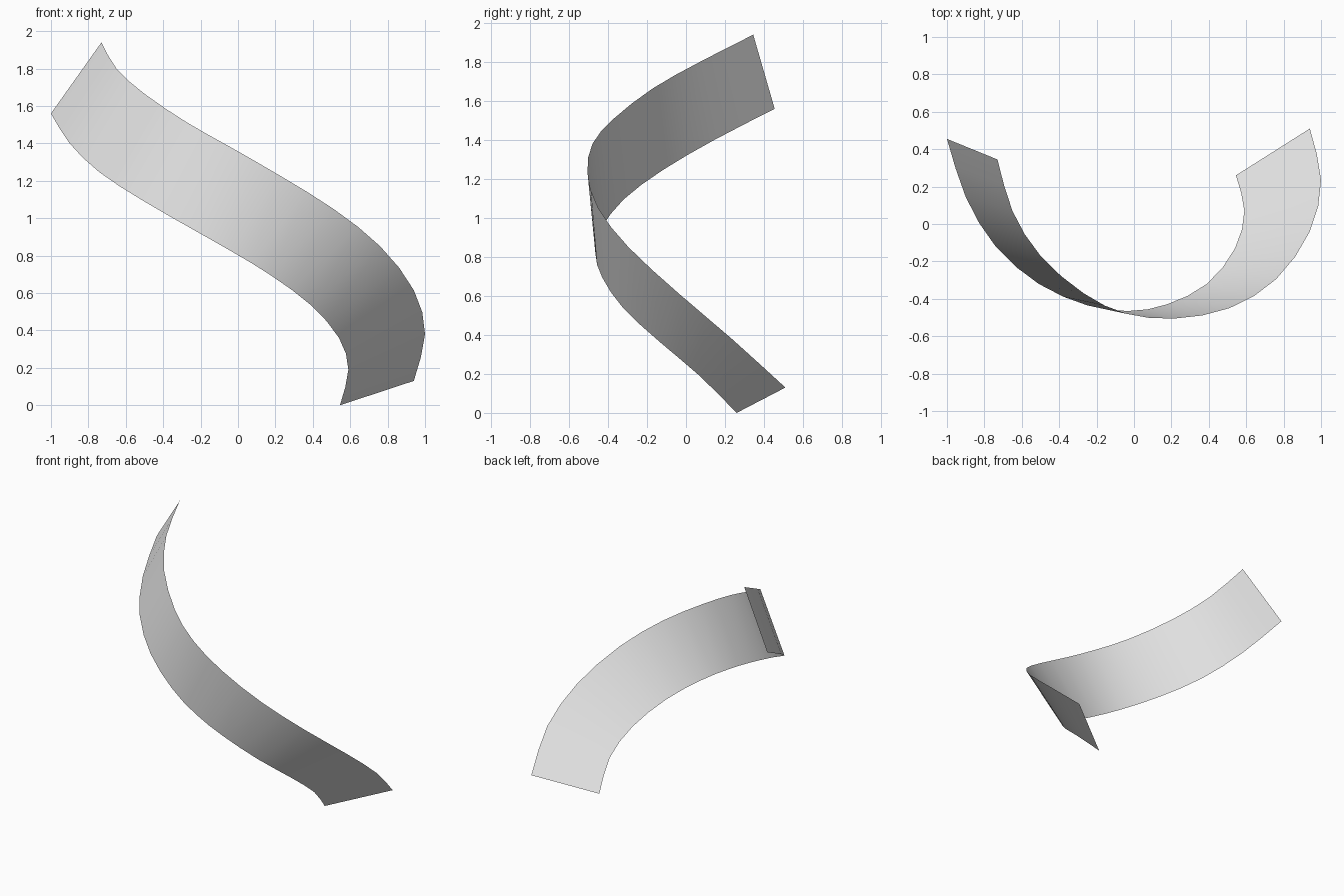
import bpy
import bmesh
from mathutils import Vector

default_cube = bpy.data.objects.get("Cube")
if default_cube:
    bpy.data.objects.remove(default_cube, do_unlink=True)

STEPS = 2  # ribbon segments between neighbouring guide points

# Guide points along the upper and lower edges, from the high end to the foot
upper_guide = [
    (-.73, .345, 1.94), (-.65, .07, 1.8), (-.5, -.17, 1.665), (-.27, -.37, 1.51),
    (-.04, -.48, 1.38), (.22, -.505, 1.23), (.51, -.45, 1.05), (.76, -.295, .85),
    (.94, -.04, .615), (1, .235, .38), (.94, .51, .13),
]
lower_guide = [
    (-1, .455, 1.56), (-.9, .145, 1.4), (-.74, -.12, 1.245), (-.51, -.32, 1.095),
    (-.25, -.435, .945), (-.03, -.465, .82), (.175, -.43, .695), (.39, -.32, .535),
    (.54, -.13, .36), (.59, .07, .19), (.545, .26, 0),
]


def smooth_path(guide, steps):
    """Pass a smooth curve through the guide points."""
    points = [Vector(p) for p in guide]
    # Extend both ends so the end tangents stay natural
    padded = [2 * points[0] - points[1]] + points + [2 * points[-1] - points[-2]]
    path = []
    for before, start, end, after in zip(padded, padded[1:], padded[2:], padded[3:]):
        for step in range(steps):
            t = step / steps
            path.append(start + 0.5 * t * (
                (end - before)
                + t * (2 * before - 5 * start + 4 * end - after)
                + t * t * (3 * start - before - 3 * end + after)))
    path.append(points[-1])
    return path


def make_material(name, colour):
    material = bpy.data.materials.new(name)
    material.use_nodes = True
    material.diffuse_color = colour
    shader = next(n for n in material.node_tree.nodes if n.type == "BSDF_PRINCIPLED")
    shader.inputs["Base Color"].default_value = colour
    return material


# Twisting ribbon: a strip of quads ruled between the two edges
bm = bmesh.new()
upper_edge = [bm.verts.new(p) for p in smooth_path(upper_guide, STEPS)]
lower_edge = [bm.verts.new(p) for p in smooth_path(lower_guide, STEPS)]
for i in range(len(upper_edge) - 1):
    face = bm.faces.new((upper_edge[i], lower_edge[i], lower_edge[i + 1], upper_edge[i + 1]))
    face.smooth = True

mesh = bpy.data.meshes.new("curved_ribbon")
bm.to_mesh(mesh)
bm.free()
mesh.materials.append(make_material("light_grey", (0.8, 0.8, 0.8, 1)))
ribbon = bpy.data.objects.new("curved_ribbon", mesh)
bpy.context.collection.objects.link(ribbon)
